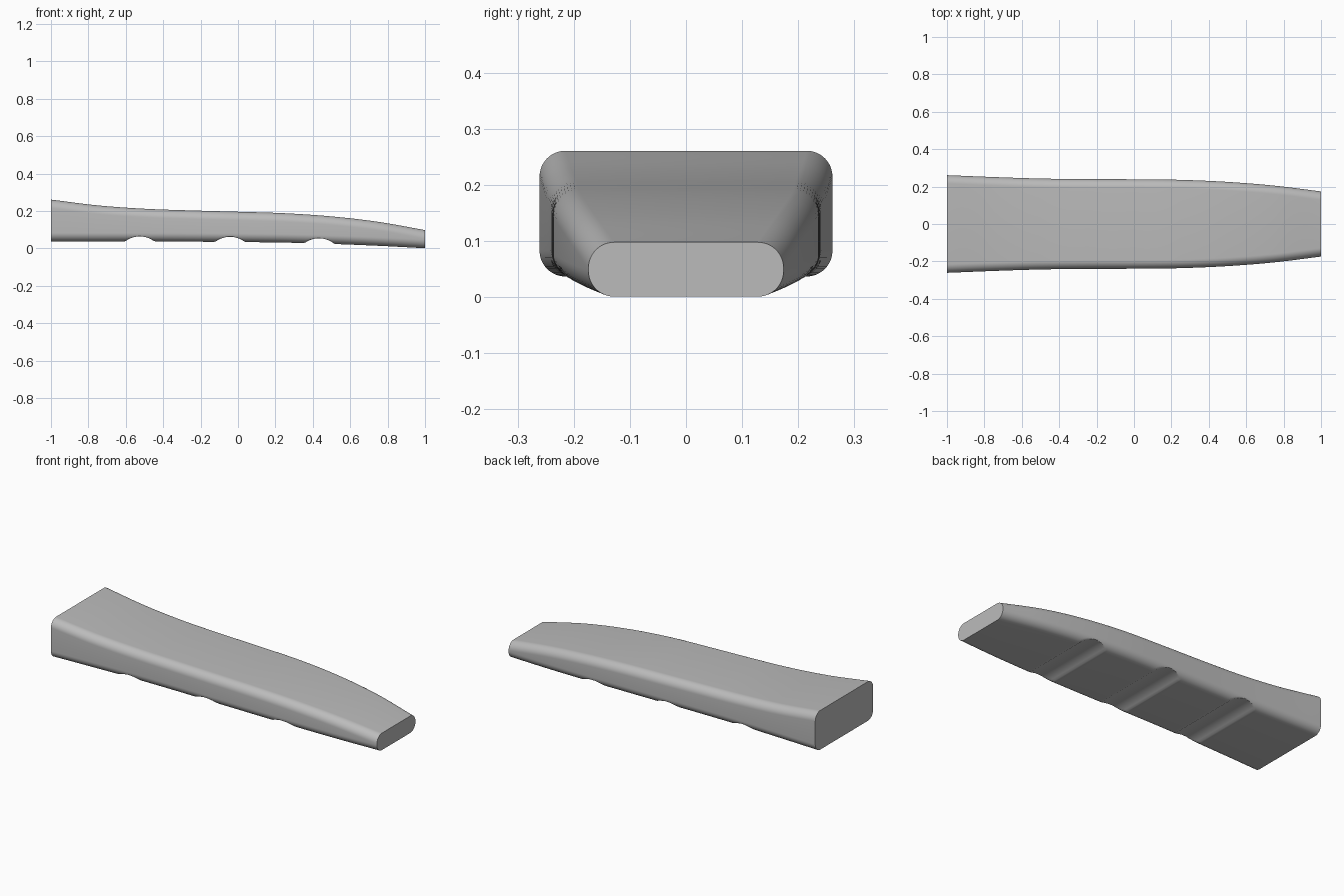
import bpy, bmesh, math

cube = bpy.data.objects.get("Cube")
if cube:
    bpy.data.objects.remove(cube, do_unlink=True)

# Outline controls, evenly spaced from the wide end to the narrow end
TOP = [0.261, 0.230, 0.212, 0.203, 0.196, 0.188, 0.171, 0.142, 0.098]
BOTTOM = [0.037, 0.037, 0.037, 0.036, 0.034, 0.031, 0.024, 0.014, 0.001]
HALF_WIDTH = [0.261, 0.251, 0.243, 0.240, 0.239, 0.236, 0.225, 0.205, 0.174]
GROOVES = [(-0.525, 0.064), (-0.043, 0.062), (0.433, 0.054)]  # centre, peak
GROOVE_RADIUS = 0.128
STATIONS = 200
ARC_STEPS = 12


def smooth(values, x):
    """Cubic interpolation through the controls for x in -1..1."""
    u = (x + 1) / 2 * (len(values) - 1)
    i = min(int(u), len(values) - 2)
    t = u - i
    b, c = values[i], values[i + 1]
    a = values[i - 1] if i > 0 else 2 * b - c
    d = values[i + 2] if i + 2 < len(values) else 2 * c - b
    return b + t / 2 * (c - a + t * (2*a - 5*b + 4*c - d + t * (3*(b - c) + d - a)))


def groove_height(x):
    """Height of the finger groove roof, or zero away from the grooves."""
    height = 0
    for centre, peak in GROOVES:
        dx = x - centre
        if abs(dx) < GROOVE_RADIUS:
            height = max(height, peak - GROOVE_RADIUS + math.sqrt(GROOVE_RADIUS**2 - dx * dx))
    return height


def section(x):
    """Rounded rectangle, with its underside lifted by the grooves."""
    top, low, half = (smooth(v, x) for v in (TOP, BOTTOM, HALF_WIDTH))
    r = min(0.046, (top - low) * 0.49)
    corners = [(half - r, top - r), (r - half, top - r), (r - half, low + r), (half - r, low + r)]
    points = []
    for k, (cy, cz) in enumerate(corners):
        for s in range(ARC_STEPS + 1):
            a = math.pi / 2 * (k + s / ARC_STEPS)
            z = max(cz + r * math.sin(a), groove_height(x))
            points.append((x, cy + r * math.cos(a), z))
    return points


# Lofted handle body with flat end caps
bm = bmesh.new()
rings = [[bm.verts.new(p) for p in section(-1 + 2 * i / STATIONS)] for i in range(STATIONS + 1)]
for a, b in zip(rings, rings[1:]):
    for j in range(len(a)):
        k = (j + 1) % len(a)
        bm.faces.new((a[j], a[k], b[k], b[j]))
bm.faces.new(rings[0])
bm.faces.new(rings[-1])
bmesh.ops.recalc_face_normals(bm, faces=bm.faces)
mesh = bpy.data.meshes.new("grip_handle")
bm.to_mesh(mesh)
bm.free()
handle = bpy.data.objects.new("grip_handle", mesh)
bpy.context.collection.objects.link(handle)

# Plain grey material
grey = bpy.data.materials.new("plain_grey")
grey.use_nodes = True
colour = (0.5, 0.5, 0.5, 1)
grey.diffuse_color = colour
grey.node_tree.nodes["Principled BSDF"].inputs["Base Color"].default_value = colour
mesh.materials.append(grey)

bpy.ops.object.select_all(action="DESELECT")
handle.select_set(True)
bpy.context.view_layer.objects.active = handle
bpy.ops.object.shade_smooth_by_angle(angle=math.radians(30))
